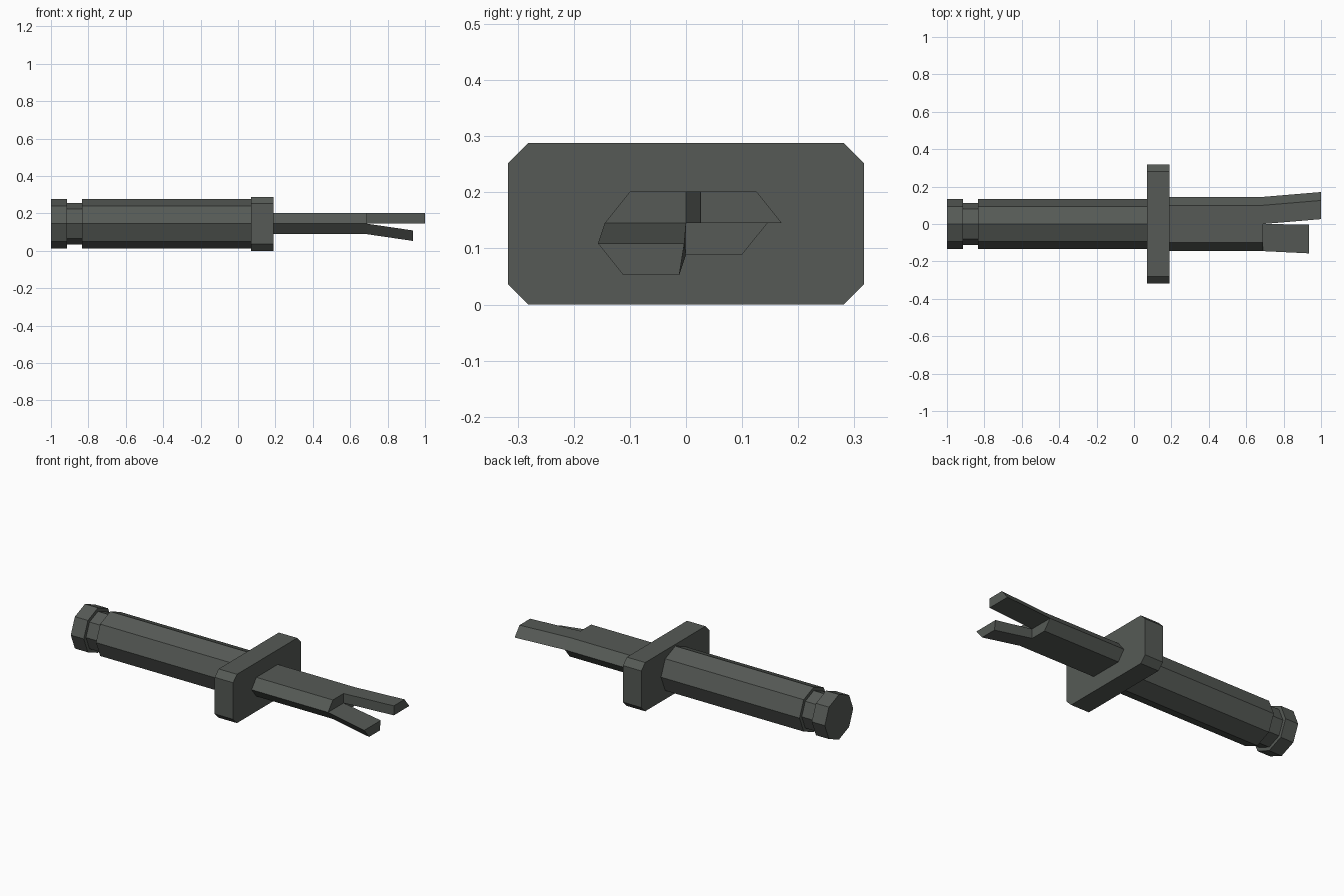
import bpy, bmesh, math

if "Cube" in bpy.data.objects:
    bpy.data.objects.remove(bpy.data.objects["Cube"], do_unlink=True)

STEEL = (0.092, 0.102, 0.092, 1)
steel = bpy.data.materials.new("dark grey green metal")
steel.use_nodes = True
steel.diffuse_color = STEEL
steel.node_tree.nodes["Principled BSDF"].inputs["Base Color"].default_value = STEEL

MID = 0.145   # height of the long axis


def loft(name, rings, start_cap=True):
    """Skin a chain of (x, [(y, z), ...]) cross-sections running along x."""
    bm = bmesh.new()
    loops = [[bm.verts.new((x, y, z)) for y, z in pts] for x, pts in rings]
    n = len(loops[0])
    for a, b in zip(loops, loops[1:]):
        for i in range(n):
            j = (i + 1) % n
            bm.faces.new((a[i], a[j], b[j], b[i]))
    if start_cap:
        bm.faces.new(loops[0])
    bm.faces.new(loops[-1])
    bmesh.ops.recalc_face_normals(bm, faces=bm.faces)
    mesh = bpy.data.meshes.new(name)
    bm.to_mesh(mesh)
    bm.free()
    mesh.materials.append(steel)
    obj = bpy.data.objects.new(name, mesh)
    bpy.context.collection.objects.link(obj)
    return obj


def octagon(r):
    return [(r * math.cos(i * math.pi / 4), MID + r * math.sin(i * math.pi / 4))
            for i in range(8)]


def shift(pts, dy, dz):
    return [(y + dy, z + dz) for y, z in pts]


# Handle: pommel, narrow neck and long grip
R, NECK = 0.133, 0.112
loft("handle", [(-1, octagon(R)), (-0.915, octagon(R)), (-0.915, octagon(NECK)),
                (-0.835, octagon(NECK)), (-0.835, octagon(R)), (0.07, octagon(R))])

# Guard: block with chamfered corners
W, H, C = 0.317, 0.144, 0.036
corner = [(W, H - C), (W - C, H)]
half = corner + [(-y, z) for y, z in reversed(corner)]
guard = [(y, z + H) for y, z in half + [(-y, -z) for y, z in half]]
loft("guard", [(0.07, guard), (0.19, guard)])

# Blade: flattened hexagonal bar
EDGE, FLAT, T = 0.145, 0.1, 0.056
hexagon = [(EDGE, MID), (FLAT, MID + T), (-FLAT, MID + T),
           (-EDGE, MID), (-FLAT, MID - T), (FLAT, MID - T)]
SPLIT = 0.69
loft("blade", [(0.19, hexagon), (SPLIT, hexagon)])

# Broken tip: upper left and lower right quarters spread apart
upper = [(0, MID), (EDGE, MID), (FLAT, MID + T), (0, MID + T)]
loft("upper_prong", [(SPLIT, upper), (1, shift(upper, 0.026, 0))], False)
lower = [(0, MID), (-EDGE, MID), (-FLAT, MID - T), (0, MID - T)]
lower_tip = shift(lower, -0.012, -0.036)
lower_tip[0] = (-0.003, MID - 0.036)
loft("lower_prong", [(SPLIT, lower), (0.935, lower_tip)], False)
